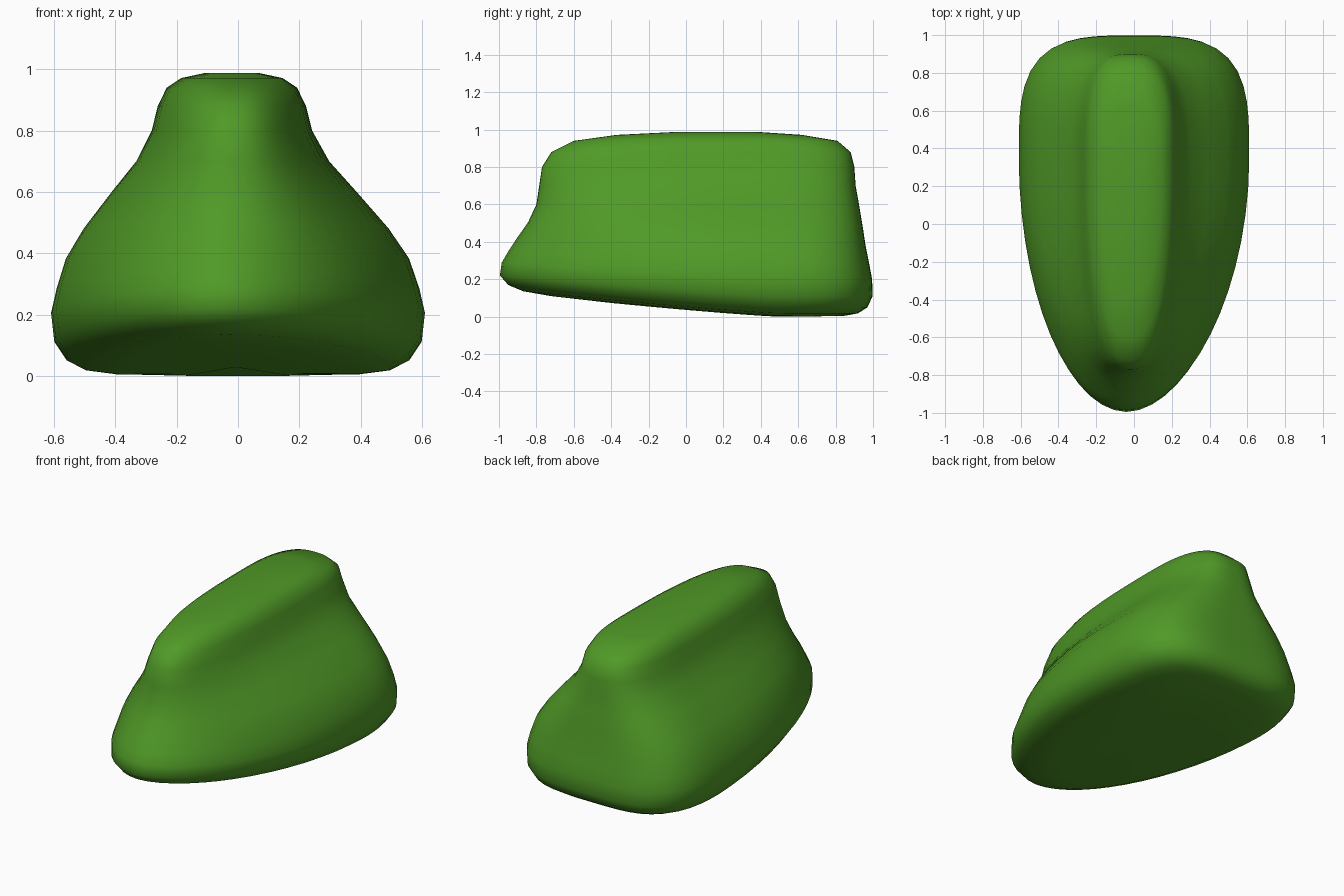
import bpy, bmesh
from math import cos, sin, pi

if "Cube" in bpy.data.objects:
    bpy.data.objects.remove(bpy.data.objects["Cube"])

SEGMENTS = 56

# Horizontal sections from the underside up: height, half width, front y, back y
LEVELS = [
    (0.00, 0.18, -0.40, 0.62), (0.005, 0.40, -0.72, 0.85), (0.018, 0.50, -0.87, 0.92),
    (0.05, 0.56, -0.95, 0.97), (0.11, 0.60, -0.995, 0.998), (0.20, 0.61, -0.985, 0.995),
    (0.28, 0.592, -0.95, 0.98), (0.38, 0.56, -0.90, 0.96), (0.48, 0.497, -0.845, 0.945),
    (0.60, 0.40, -0.80, 0.925), (0.70, 0.315, -0.785, 0.907), (0.80, 0.262, -0.77, 0.90),
    (0.88, 0.242, -0.72, 0.88), (0.94, 0.213, -0.60, 0.81), (0.972, 0.165, -0.37, 0.62),
    (0.988, 0.09, -0.05, 0.38),
]


def mix(a, b, t):
    return a + (b - a) * t


def section(z, half, front, back):
    """Rounded plan outline: blunt at the back, tapered at the front."""
    t = min(1, max(0, (z - 0.28) / 0.55))
    t = t * t * (3 - 2 * t)
    mid = mix(front, back, 0.67)
    points = []
    for i in range(SEGMENTS):
        a = 2 * pi * i / SEGMENTS
        c, s = cos(a), sin(a)
        n = mix(3.5, 2.8, t) if s > 0 else mix(1.92, 2.5, t)
        r = (abs(c) ** n + abs(s) ** n) ** (-1 / n)
        y = mid + r * s * ((back - mid) if s > 0 else (mid - front))
        x = half * r * c - 0.02 * t
        if s < 0:
            x -= 0.04 * (1 - t) * (r * s) ** 2
        # The underside rises towards the nose
        lift = 0.13 * (max(0, 0.5 - y) / 1.45) ** 1.2 * max(0, 1 - z / 0.6)
        points.append((x, y, z + lift))
    return points


# Body: loft through the sections and close both ends
bm = bmesh.new()
rings = [[bm.verts.new(p) for p in section(*lv)] for lv in LEVELS]
for low, high in zip(rings, rings[1:]):
    for i in range(SEGMENTS):
        j = (i + 1) % SEGMENTS
        bm.faces.new((low[i], low[j], high[j], high[i]))
caps = [bm.faces.new(rings[0][::-1]), bm.faces.new(rings[-1])]
bmesh.ops.poke(bm, faces=caps)
bmesh.ops.recalc_face_normals(bm, faces=bm.faces)
for f in bm.faces:
    f.smooth = True
mesh = bpy.data.meshes.new("ridged_body")
bm.to_mesh(mesh)
bm.free()
body = bpy.data.objects.new("ridged_body", mesh)
bpy.context.collection.objects.link(body)

green = bpy.data.materials.new("green")
green.diffuse_color = (0.08, 0.32, 0.02, 1)
green.use_nodes = True
green.node_tree.nodes["Principled BSDF"].inputs["Base Color"].default_value = green.diffuse_color
mesh.materials.append(green)
